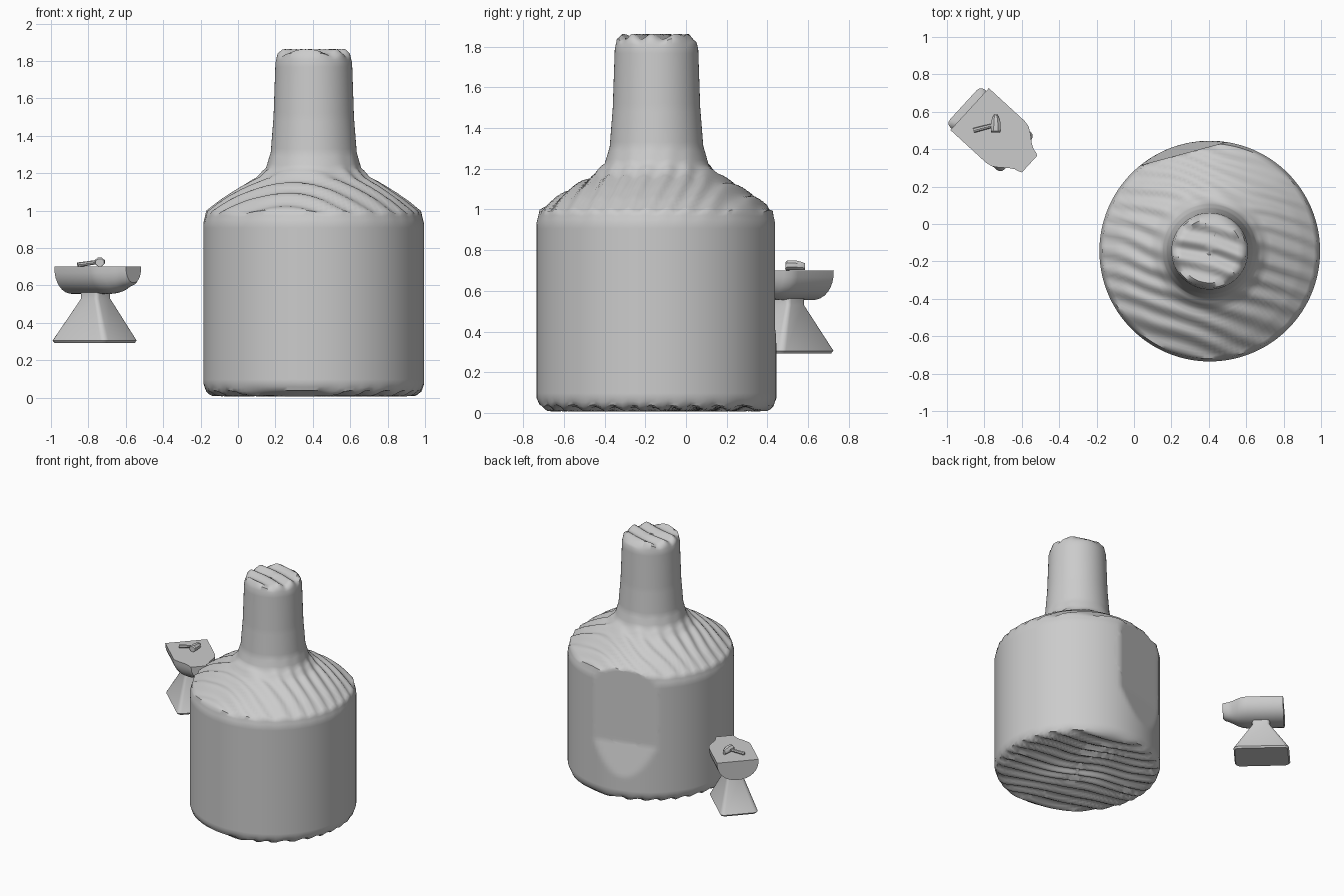
import bpy, bmesh, math
from mathutils import Vector, Matrix, noise

if "Cube" in bpy.data.objects:
    bpy.data.objects.remove(bpy.data.objects["Cube"])


def make_object(name, bm, angle=35):
    bmesh.ops.recalc_face_normals(bm, faces=bm.faces)
    mesh = bpy.data.meshes.new(name)
    bm.to_mesh(mesh)
    bm.free()
    obj = bpy.data.objects.new(name, mesh)
    bpy.context.collection.objects.link(obj)
    bpy.ops.object.select_all(action='DESELECT')
    obj.select_set(True)
    bpy.context.view_layer.objects.active = obj
    bpy.ops.object.shade_smooth_by_angle(angle=math.radians(angle))
    return obj


def loft(name, sections, matrix, angle=35):
    """Skin equal-length closed sections and cap both ends."""
    bm = bmesh.new()
    rings = [[bm.verts.new(matrix @ Vector(p)) for p in s] for s in sections]
    n = len(rings[0])
    for a, b in zip(rings, rings[1:]):
        for i in range(n):
            j = (i + 1) % n
            bm.faces.new((a[i], a[j], b[j], b[i]))
    bm.faces.new(rings[0][::-1])
    bm.faces.new(rings[-1])
    return make_object(name, bm, angle)


# Bottle-shaped kiln: (radius, height) profile, resampled into fine rings
CX, CY = 0.405, -0.145
profile = [(0, .02), (.54, .02), (.575, .035), (.59, .075), (.59, .93), (.575, .99),
           (.49, 1.055), (.405, 1.11), (.305, 1.17), (.255, 1.225), (.23, 1.31),
           (.215, 1.5), (.205, 1.79), (.195, 1.83), (.17, 1.85), (0, 1.85)]
opening = Vector((-.26, .966, 0)).normalized()
points = []
for (r0, z0), (r1, z1) in zip(profile, profile[1:]):
    length = math.hypot(r1 - r0, z1 - z0)
    steps = max(1, round(length / .022))
    for i in range(steps):
        t = i / steps
        points.append((r0 + (r1 - r0) * t, z0 + (z1 - z0) * t, abs(r1 - r0) / length))


def kiln_point(r, z, flatness, angle):
    p = Vector((r * math.cos(angle), r * math.sin(angle), z))
    # hand-formed ripples on the level and sloping surfaces
    phase = (p.x * .3 + p.y * .95) * 66 + 3 * noise.noise(p * 3)
    p.z += .013 * flatness * math.sin(phase)
    # slightly flattened wall around the opening
    limit = .54 + .05 * min(1, max(0, (.45 - z) / .25))
    over = p.dot(opening) - limit
    if over > 0:
        p -= opening * over
    return p + Vector((CX, CY, 0))


SEG = 128
bm = bmesh.new()
rings = [[bm.verts.new(kiln_point(r, z, f, math.tau * i / SEG)) for i in range(SEG)]
         for r, z, f in points[1:]]
for a, b in zip(rings, rings[1:]):
    for i in range(SEG):
        j = (i + 1) % SEG
        bm.faces.new((a[i], a[j], b[j], b[i]))
for ring, z in ((rings[0], .02), (rings[-1], 1.85)):
    c = bm.verts.new((CX, CY, z))
    for i in range(SEG):
        bm.faces.new((ring[i], ring[(i + 1) % SEG], c))
kiln = make_object("kiln_body", bm, 50)

# Thin wall, then the round opening
solid = kiln.modifiers.new("wall", 'SOLIDIFY')
solid.thickness = .02
solid.offset = -1
bm = bmesh.new()
place = Matrix.Translation(Vector((CX, CY, .72)) + opening * .55) @ \
    opening.to_track_quat('Z', 'Y').to_matrix().to_4x4()
bmesh.ops.create_cone(bm, cap_ends=True, segments=48, radius1=.285, radius2=.285,
                      depth=.6, matrix=place)
cutter = make_object("opening_cutter", bm)
cutter.hide_render = True
cutter.hide_set(True)
cut = kiln.modifiers.new("opening", 'BOOLEAN')
cut.operation = 'DIFFERENCE'
cut.solver = 'EXACT'
cut.object = cutter

# Anvil frame: u along the horn, v across
anvil = Matrix.Translation((-.76, .5, 0)) @ Matrix.Rotation(math.radians(-42.5), 4, 'Z')


def d_section(u, half, depth):
    """Flat top, rounded belly."""
    pts = []
    for i in range(17):
        a = math.pi * i / 16
        c, s = math.cos(a), math.sin(a)
        pts.append((u, .004 + half * math.copysign(abs(c) ** .9, c), .7 - depth * s ** .9))
    return pts


loft("anvil_block", [d_section(*s) for s in (
    (-.165, .152, .146), (.095, .152, .146), (.13, .145, .142), (.165, .122, .134),
    (.20, .092, .12), (.23, .074, .108), (.255, .068, .1), (.27, .06, .085))], anvil)


def rounded_rect(u0, u1, v0, v1, z, r):
    pts = []
    for k, (u, v) in enumerate(((u1 - r, v1 - r), (u0 + r, v1 - r),
                                (u0 + r, v0 + r), (u1 - r, v0 + r))):
        for i in range(4):
            a = math.pi / 2 * (k + i / 3)
            pts.append((u + r * math.cos(a), v + r * math.sin(a), z))
    return pts


# Flared pedestal
loft("anvil_base", [rounded_rect(-.195, .182, -.13, .128, .292, .03),
                    rounded_rect(-.205, .19, -.138, .135, .305, .03),
                    rounded_rect(-.065, .06, -.058, .06, .53, .02),
                    rounded_rect(-.065, .06, -.058, .06, .57, .02)], anvil)


# Hammer resting on the anvil
def head_section(y, w, h):
    return [(-.739 + w * math.cos(a), y, .701 + h + h * math.sin(a))
            for a in (math.tau * (i + .5) / 8 for i in range(8))]


loft("hammer_head", [head_section(*s) for s in (
    (.49, .024, .021), (.497, .029, .025), (.54, .028, .025),
    (.565, .022, .022), (.585, .009, .018))], Matrix())

start, end = Vector((-.857, .5, .710)), Vector((-.74, .531, .727))
axis = end - start
bm = bmesh.new()
bmesh.ops.create_cone(bm, cap_ends=True, segments=8, radius1=.013, radius2=.011,
                      depth=axis.length,
                      matrix=Matrix.Translation((start + end) / 2) @
                      axis.to_track_quat('Z', 'Y').to_matrix().to_4x4())
make_object("hammer_handle", bm)
